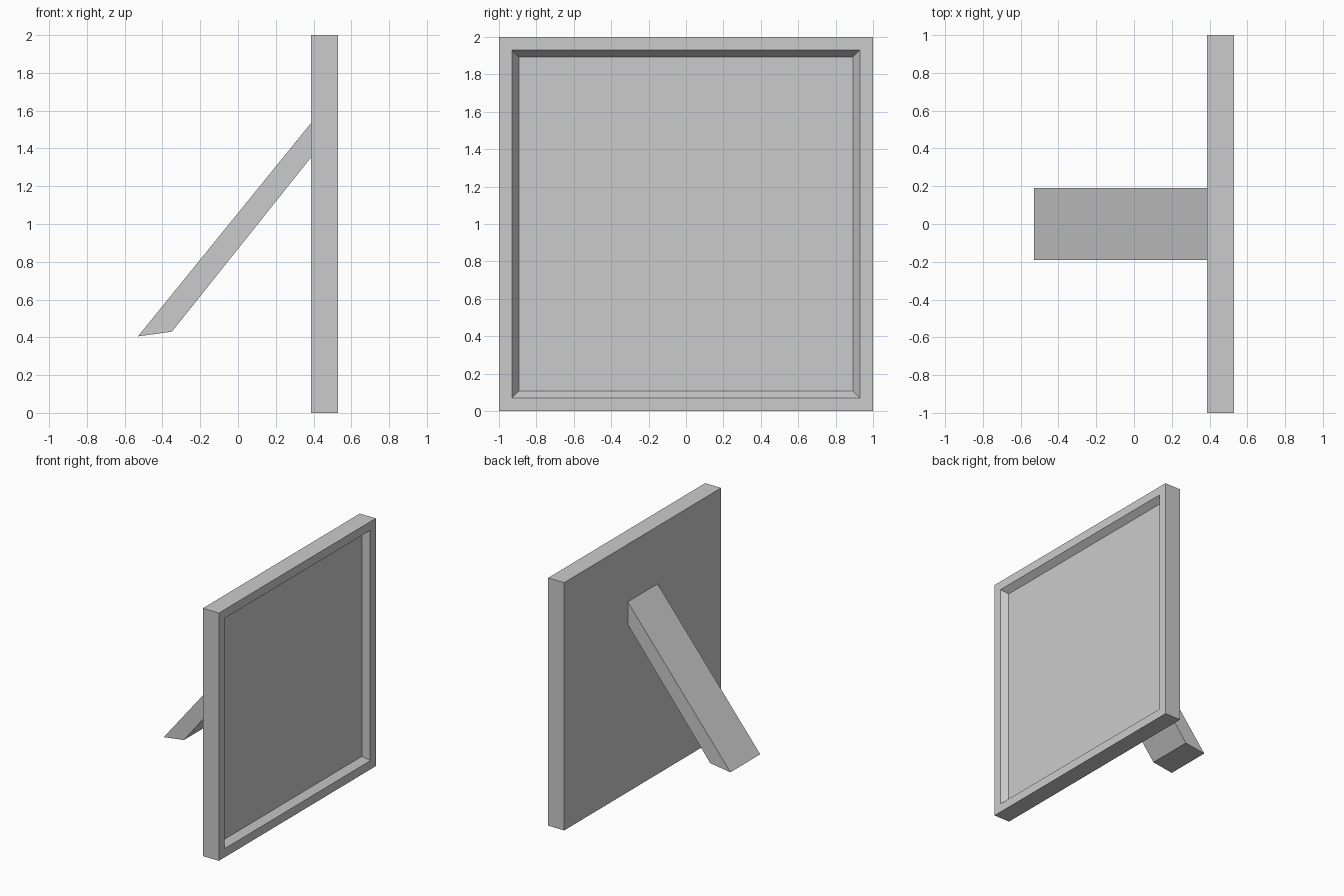
import bpy, bmesh
from mathutils import Vector

if "Cube" in bpy.data.objects:
    bpy.data.objects.remove(bpy.data.objects["Cube"])


def finish(bm, name):
    bmesh.ops.recalc_face_normals(bm, faces=bm.faces)
    mesh = bpy.data.meshes.new(name)
    bm.to_mesh(mesh)
    bm.free()
    obj = bpy.data.objects.new(name, mesh)
    bpy.context.collection.objects.link(obj)
    return obj


# Upright panel: square slab with a sloped recess on its +x face
BACK, FRONT = 0.387, 0.53
RIM, BEVEL, DEPTH = 0.1, 0.05, 0.05
bm = bmesh.new()
bmesh.ops.create_cube(bm, size=1)
bmesh.ops.scale(bm, vec=(FRONT - BACK, 2, 2), verts=bm.verts)
bmesh.ops.translate(bm, vec=((FRONT + BACK) / 2, 0, 1), verts=bm.verts)
bm.normal_update()
face = max(bm.faces, key=lambda f: f.normal.x)
bmesh.ops.inset_region(bm, faces=[face], thickness=RIM)
bmesh.ops.inset_region(bm, faces=[face], thickness=BEVEL)
bmesh.ops.translate(bm, vec=(-DEPTH, 0, 0), verts=face.verts)
finish(bm, "frame_panel")

# Rear prop leg: slanted side profile extruded across y
profile = [(BACK, 1.535), (-0.53, 0.405), (-0.35, 0.43), (BACK, 1.353)]
HALF_WIDTH = 0.19
bm = bmesh.new()
side = bm.faces.new([bm.verts.new((x, -HALF_WIDTH, z)) for x, z in profile])
ext = bmesh.ops.extrude_face_region(bm, geom=[side], use_keep_orig=True)
moved = [g for g in ext["geom"] if isinstance(g, bmesh.types.BMVert)]
bmesh.ops.translate(bm, vec=Vector((0, 2 * HALF_WIDTH, 0)), verts=moved)
finish(bm, "prop_leg")
